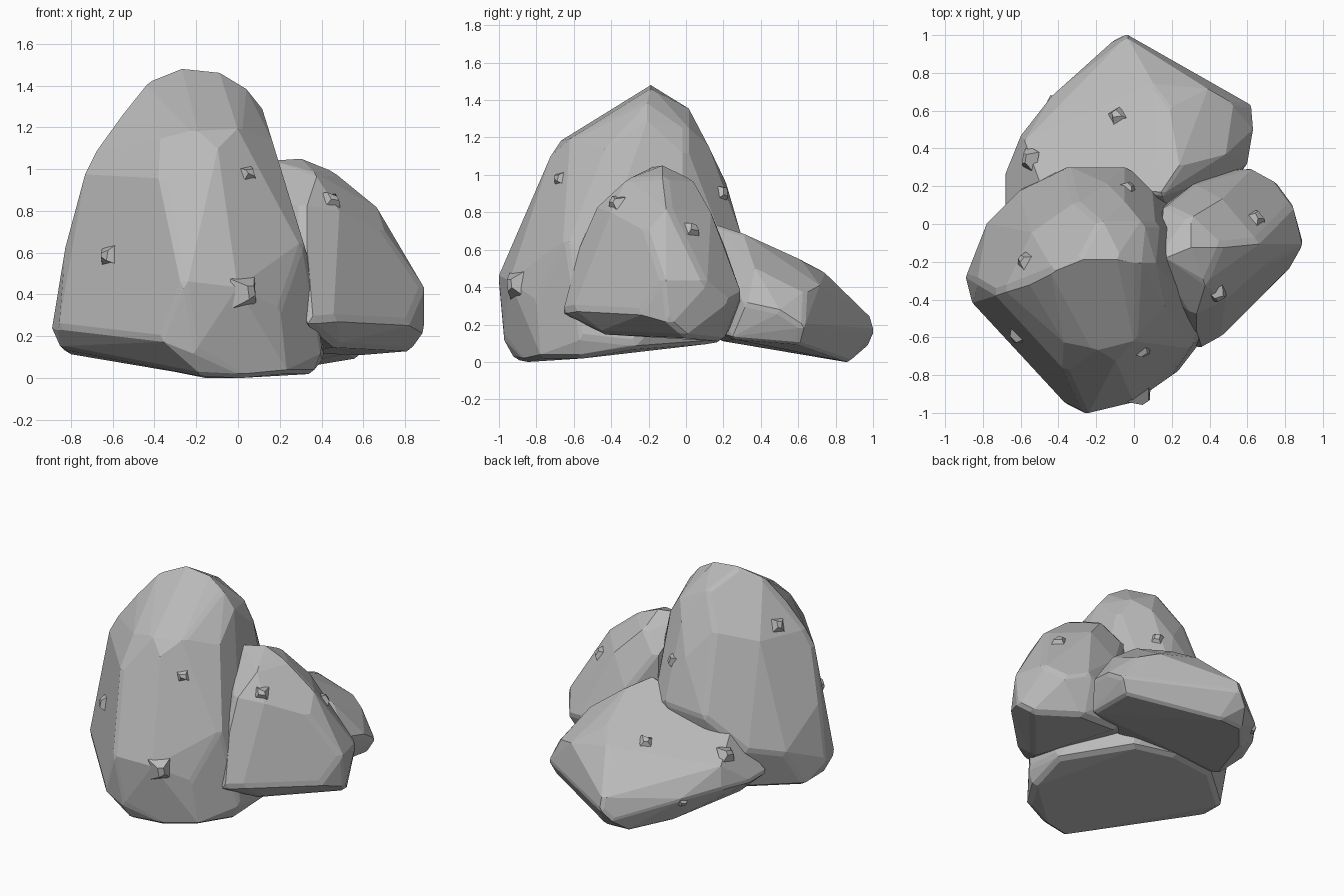
import bpy, bmesh, math, random
from mathutils import Vector, Matrix

cube = bpy.data.objects.get("Cube")
if cube:
    bpy.data.objects.remove(cube, do_unlink=True)

random.seed(4)

stone = bpy.data.materials.new("grey_stone")
stone.use_nodes = True
grey = (0.49, 0.49, 0.49, 1)
stone.diffuse_color = grey
stone.node_tree.nodes["Principled BSDF"].inputs["Base Color"].default_value = grey


def finish(bm, name):
    """Turn a bmesh into a flat shaded stone object."""
    bmesh.ops.recalc_face_normals(bm, faces=bm.faces)
    mesh = bpy.data.meshes.new(name)
    bm.to_mesh(mesh)
    bm.free()
    mesh.materials.append(stone)
    obj = bpy.data.objects.new(name, mesh)
    bpy.context.collection.objects.link(obj)
    return obj


def bounds(points):
    low = Vector([min(p[i] for p in points) for i in range(3)])
    high = Vector([max(p[i] for p in points) for i in range(3)])
    return low, high


def boulder(name, corners, chip):
    """Convex rock around its corners, with every corner chipped round."""
    ball = bmesh.new()
    bmesh.ops.create_icosphere(ball, subdivisions=1, radius=chip)
    offsets = [v.co.copy() for v in ball.verts]
    ball.free()
    cloud = [Vector(c) + o for c in corners for o in offsets]

    # Pull the chipped corners back inside the extents of the sharp ones
    low, high = bounds(corners)
    cloud_low, cloud_high = bounds(cloud)
    bm = bmesh.new()
    for p in cloud:
        bm.verts.new([low[i] + (p[i] - cloud_low[i]) * (high[i] - low[i])
                      / (cloud_high[i] - cloud_low[i]) for i in range(3)])
    hull = bmesh.ops.convex_hull(bm, input=bm.verts)
    unused = set(hull["geom_interior"]) | set(hull["geom_unused"])
    bmesh.ops.delete(bm, geom=[g for g in unused if isinstance(g, bmesh.types.BMVert)],
                     context="VERTS")
    bmesh.ops.remove_doubles(bm, verts=bm.verts, dist=0.02)
    bmesh.ops.dissolve_limit(bm, angle_limit=math.radians(6),
                             verts=bm.verts, edges=bm.edges)
    return finish(bm, name)


def nodule(name, rock, place, size):
    """Small squat four sided stub sitting on the rock surface."""
    found, spot, normal, index = rock.closest_point_on_mesh(Vector(place))
    bm = bmesh.new()
    bmesh.ops.create_cone(bm, cap_ends=True, segments=4, radius1=size,
                          radius2=size * 0.45, depth=size * 0.6)
    for v in bm.verts:
        if v.co.z > 0:
            v.co.x += random.uniform(-0.2, 0.2) * size
            v.co.y += random.uniform(-0.2, 0.2) * size
    turn = normal.to_track_quat("Z", "Y").to_matrix().to_4x4()
    spin = Matrix.Rotation(random.uniform(0.5, 1.1), 4, "Z")
    bm.transform(Matrix.Translation(spot + normal * size * 0.1) @ turn @ spin)
    return finish(bm, name)


# Tall boulder: base, widest belt, shoulders, back, crown
tall = boulder("tall_boulder", [
    (-.18, -.92, .01), (.02, -.87, 0), (.23, -.78, .02), (.37, -.56, .02),
    (.41, -.28, .07), (.1, .13, .1), (-.18, .19, .11), (-.52, .14, .12),
    (-.83, -.13, .12), (-.85, -.31, .14), (-.2, -.97, .1),
    (-.89, -.28, .23), (-.86, -.4, .22), (-.35, -.95, .16), (-.25, -1, .43),
    (0, -.94, .4), (.2, -.8, .3), (.4, -.56, .1), (.36, -.5, .45),
    (-.05, .3, .64), (-.35, .3, .62), (-.6, .18, .4), (.1, .22, .55),
    (-.78, 0, .35), (-.83, -.3, .6),
    (.31, -.64, .62), (.15, -.44, 1.14), (-.36, -.76, .95), (-.1, -.71, 1.1),
    (-.73, -.36, .97), (-.67, -.34, 1.09), (-.35, -.62, 1.15),
    (.2, 0, .75), (.18, .1, .5), (-.53, -.05, 1.08), (-.54, -.3, 1.27),
    (-.15, .21, .95), (-.05, .11, 1.16), (-.3, .11, 1.14), (-.17, 0, 1.37),
    (-.42, -.24, 1.42), (-.27, -.18, 1.48), (-.08, -.18, 1.46),
    (.02, -.2, 1.4), (0, -.6, 1.2), (-.2, -.65, 1.19), (.1, -.2, 1.3),
    (.12, 0, 1.12), (.04, 0, 1.26),
], 0.04)

# Side boulder: base, belt, flat outer face, peak
side = boulder("side_boulder", [
    (.45, -.45, .15), (.84, 0, .13), (.6, .2, .11), (.3, .2, .12),
    (.33, -.65, .25), (.44, -.59, .26), (.82, -.22, .24), (.89, -.1, .4),
    (.89, -.08, .2), (.84, .1, .4), (.75, .22, .3), (.62, .29, .34),
    (.4, .28, .25), (.3, .2, .6), (.2, -.5, .3), (.15, .1, .2),
    (.3, -.46, .83), (.3, -.56, .6),
    (.47, -.38, .8), (.64, -.1, .82), (.68, -.2, .7),
    (.13, -.18, 1.04), (.28, -.12, 1.05), (.43, -.12, .99), (.35, -.3, .98),
    (.28, .02, .98), (.45, .12, .8), (.16, -.35, .85), (.15, .08, .85),
], 0.045)

# Low boulder: tilted top face, outer rim, base
low_rock = boulder("low_boulder", [
    (-.04, .98, .22), (.1, .73, .47), (.4, .7, .4), (.52, .63, .36),
    (.2, .6, .54), (.25, .3, .68), (.15, .15, .73), (.48, .36, .5),
    (-.58, .42, .39), (-.5, .2, .52), (-.68, .25, .25), (-.68, .08, .25),
    (-.6, .45, .25), (-.04, 1, .15), (-.43, .67, .2), (-.1, .97, .08),
    (0, .88, 0), (-.16, .87, 0), (-.35, .64, .04),
    (.62, .62, .18), (.63, .5, .26), (.6, .32, .3), (.58, .6, .1),
    (.55, .25, .13), (-.55, .18, .12), (.2, .05, .2), (-.5, .05, .18),
], 0.03)

# Small nodules scattered over the rocks
scatter = {
    tall: [(-.63, -.6, .59, .075), (.03, -.65, .97, .055), (.04, -.92, .41, .1),
           (-.57, -.2, 1.14, .075), (-.03, .19, .9, .055)],
    side: [(.45, -.38, .86, .06), (.65, .03, .71, .065)],
    low_rock: [(-.09, .57, .49, .065), (-.55, .34, .43, .085), (-.44, .66, .18, .04)],
}
for rock, spots in scatter.items():
    for number, (x, y, z, size) in enumerate(spots):
        nodule(f"{rock.name}_nodule_{number}", rock, (x, y, z), size)
